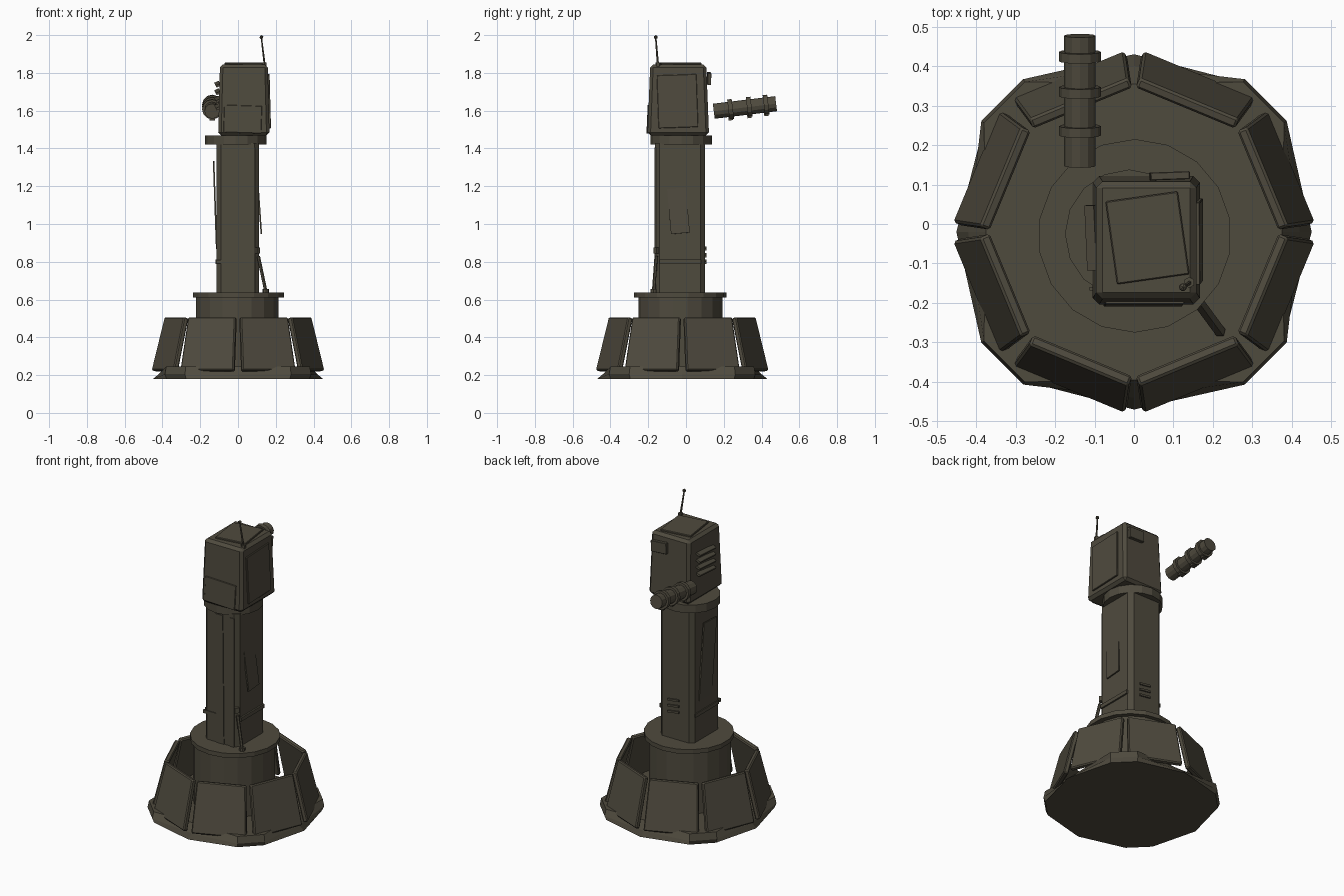
import bpy, bmesh
from math import radians, cos, sin, pi
from mathutils import Vector, Matrix, Euler

if "Cube" in bpy.data.objects:
    bpy.data.objects.remove(bpy.data.objects["Cube"], do_unlink=True)

olive = bpy.data.materials.new("dark_olive_metal")
olive.use_nodes = True
COLOUR = (0.078, 0.069, 0.048, 1)
olive.diffuse_color = COLOUR
olive.node_tree.nodes["Principled BSDF"].inputs["Base Color"].default_value = COLOUR

AXIS_Y = -0.02  # y of the tower's vertical axis


def finish(name, bm, matrix=Matrix()):
    bmesh.ops.recalc_face_normals(bm, faces=bm.faces)
    mesh = bpy.data.meshes.new(name)
    bm.to_mesh(mesh)
    bm.free()
    mesh.materials.append(olive)
    obj = bpy.data.objects.new(name, mesh)
    obj.matrix_world = matrix
    bpy.context.collection.objects.link(obj)
    return obj


def box(name, loc, size, rot=(0, 0, 0), bevel=0.0, taper=(1, 1)):
    """Box with optional bevel; taper scales its top in x and y."""
    bm = bmesh.new()
    bmesh.ops.create_cube(bm, size=1)
    for v in bm.verts:
        if v.co.z > 0:
            v.co.x *= taper[0]
            v.co.y *= taper[1]
        v.co = Vector([c * s for c, s in zip(v.co, size)])
    if bevel:
        bmesh.ops.bevel(bm, geom=bm.edges[:], offset=bevel, segments=1,
                        affect='EDGES', profile=0.5)
    turn = Euler([radians(a) for a in rot]).to_matrix().to_4x4()
    return finish(name, bm, Matrix.Translation(loc) @ turn)


def rod(name, start, end, r1, r2=None, sides=16):
    """Capped cylinder or cone between two points."""
    start, end = Vector(start), Vector(end)
    span = end - start
    bm = bmesh.new()
    bmesh.ops.create_cone(bm, cap_ends=True, segments=sides, radius1=r1,
                          radius2=r2 or r1, depth=span.length)
    turn = span.to_track_quat('Z', 'Y').to_matrix().to_4x4()
    return finish(name, bm, Matrix.Translation((start + end) / 2) @ turn)


# Twelve-pointed base plate, with pointed tips sloping down on the axes
bm = bmesh.new()
rings = []
for z, tip, corner in ((0.18, 0.45, 0.468), (0.205, 0.42, 0.478), (0.245, 0.375, 0.47)):
    ring = []
    for k in range(4):
        for offset, r in ((0, tip), (36, corner), (54, corner)):
            a = radians(90 * k + offset)
            ring.append(bm.verts.new((r * cos(a), r * sin(a) + AXIS_Y, z)))
    rings.append(ring)
bm.faces.new(rings[0])
bm.faces.new(rings[-1])
for low, high in zip(rings, rings[1:]):
    for i in range(len(low)):
        j = (i + 1) % len(low)
        bm.faces.new((low[i], low[j], high[j], high[i]))
finish("base_plate", bm)

# Ring of eight armour panels leaning inwards
for k in range(8):
    angle = 22.5 + 45 * k
    a = radians(angle)
    box(f"armour_panel_{k + 1}", (0.386 * cos(a), 0.386 * sin(a) + AXIS_Y, 0.363),
        (0.305, 0.028, 0.29), (13.5, 0, angle - 90), 0.006, (0.89, 1))

# Drum, its cap and a small brace
rod("drum", (-0.005, AXIS_Y - 0.01, 0.24), (-0.005, AXIS_Y - 0.01, 0.62), 0.222, sides=18)
rod("drum_cap", (0.002, AXIS_Y - 0.01, 0.612), (0.002, AXIS_Y - 0.01, 0.638), 0.245, sides=18)
rod("drum_brace", (0.15, -0.18, 0.42), (0.22, -0.275, 0.25), 0.014, sides=4)

# Chamfered column
bm = bmesh.new()
bmesh.ops.create_cube(bm, size=1)
for v in bm.verts:
    v.co = Vector((v.co.x * 0.225, v.co.y * 0.265, v.co.z * 0.8))
uprights = [e for e in bm.edges if abs(e.verts[0].co.z - e.verts[1].co.z) > 0.5]
bmesh.ops.bevel(bm, geom=uprights, offset=0.024, segments=1, affect='EDGES', profile=0.5)
finish("column", bm, Matrix.Translation((-0.002, -0.031, 1.03)))

# Column trim: front strips, loose side plates, clips and vents
box("front_strip", (-0.005, -0.164, 1.02), (0.05, 0.008, 0.77), (0, -0.6, 0))
box("front_side_strip", (0.075, -0.164, 1.02), (0.03, 0.008, 0.77))
box("left_plate", (0.115, -0.04, 1.07), (0.008, 0.1, 0.24), (5, -4, 0))
box("right_plate", (-0.121, -0.03, 1.1), (0.008, 0.12, 0.46), (3, -2, 0))
box("column_band", (-0.07, -0.164, 0.8), (0.085, 0.008, 0.02))
for side in (-1, 1):
    box("left_clip" if side > 0 else "right_clip", (side * 0.114, -0.03, 0.8),
        (0.012, 0.22, 0.022))
box("corner_clip", (0.1, -0.155, 0.86), (0.025, 0.025, 0.03), (0, 0, 45))
rod("column_cable", (0.108, -0.158, 0.83), (0.148, -0.172, 0.64), 0.009, sides=6)
rod("cable_foot", (0.148, -0.172, 0.637), (0.148, -0.172, 0.655), 0.017, sides=8)
for k in range(3):
    box(f"column_vent_{k + 1}", (0.01, 0.103, 0.8 + 0.035 * k), (0.075, 0.012, 0.012), (0, 8, 0))

# Collar under the head
rod("collar", (-0.012, -0.025, 1.42), (-0.012, -0.025, 1.468), 0.163, sides=16)

# Head and its raised plates
box("head", (0.031, -0.041, 1.657), (0.272, 0.326, 0.375), (0, 0, 0), 0.016, (0.93, 0.91))
box("head_roof_plate", (0.034, -0.035, 1.846), (0.185, 0.212, 0.016), (0, 0, 8), 0.003)
box("head_front_plate", (0.025, -0.2, 1.555), (0.2, 0.012, 0.145), (-2.5, 2, 0), 0.002)
box("head_left_plate", (0.164, -0.045, 1.65), (0.014, 0.21, 0.28), (2, -1.5, 0), 0.002)
box("head_back_plate", (0.09, 0.122, 1.77), (0.1, 0.02, 0.065), (0, 3, 2), 0.002)
for k in range(4):
    box(f"head_vent_{k + 1}", (-0.108, -0.035, 1.62 + 0.04 * k), (0.026, 0.165, 0.012),
        (6, -25, 0))

# Antenna
rod("antenna", (0.142, -0.148, 1.835), (0.124, -0.16, 1.985), 0.006, 0.004, 6)
rod("antenna_foot", (0.14, -0.148, 1.835), (0.14, -0.148, 1.856), 0.014, sides=6)
bm = bmesh.new()
bmesh.ops.create_icosphere(bm, subdivisions=1, radius=0.011)
finish("antenna_tip", bm, Matrix.Translation((0.124, -0.16, 1.989)))

# Detached barrel, tilted up towards the back, with three clamps
muzzle, breech = Vector((-0.137, 0.477, 1.637)), Vector((-0.137, 0.147, 1.597))
rod("barrel", breech, muzzle, 0.04, sides=12)
along = (muzzle - breech).normalized()
for k, t in enumerate((0.27, 0.57, 0.84)):
    centre = breech.lerp(muzzle, t)
    rod(f"barrel_clamp_{k + 1}", centre - along * 0.012, centre + along * 0.012, 0.053, sides=12)
    box(f"barrel_clamp_lug_{k + 1}", centre - Vector((0, 0, 0.048)), (0.03, 0.022, 0.022), (7, 0, 0))
